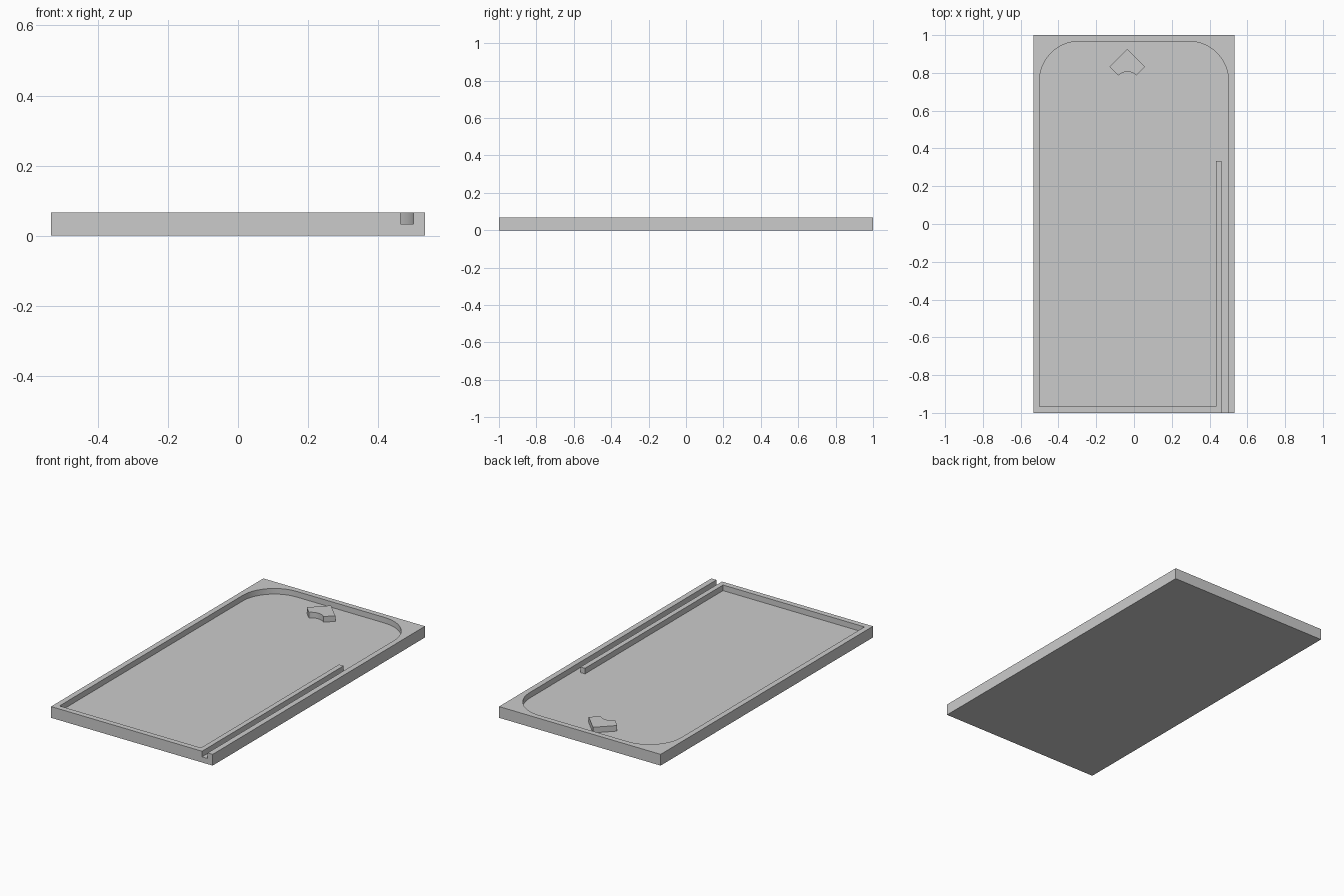
import bpy, math

if "Cube" in bpy.data.objects:
    bpy.data.objects.remove(bpy.data.objects["Cube"])

HX, HY = 0.533, 1.0          # half width and half length of the board
FLOOR, TOP = 0.0335, 0.067   # recess floor and rim height


def arc(cx, cy, r, a0, a1, n=16):
    return [(cx + r * math.cos(math.radians(a0 + (a1 - a0) * i / n)),
             cy + r * math.sin(math.radians(a0 + (a1 - a0) * i / n)))
            for i in range(n + 1)]


def prism(name, outline, z0, z1):
    """Extrude a counter-clockwise outline between two heights."""
    n = len(outline)
    verts = [(x, y, z) for z in (z0, z1) for x, y in outline]
    faces = [tuple(reversed(range(n))), tuple(range(n, 2 * n))]
    faces += [(i, (i + 1) % n, n + (i + 1) % n, n + i) for i in range(n)]
    mesh = bpy.data.meshes.new(name)
    mesh.from_pydata(verts, [], faces)
    obj = bpy.data.objects.new(name, mesh)
    bpy.context.collection.objects.link(obj)
    return obj


def smooth(obj):
    bpy.ops.object.select_all(action='DESELECT')
    obj.select_set(True)
    bpy.context.view_layer.objects.active = obj
    bpy.ops.object.shade_smooth_by_angle(angle=math.radians(30))


# Solid board
board = prism("board", [(-HX, -HY), (HX, -HY), (HX, HY), (-HX, HY)], 0, TOP)

# Recess: round back corners, wraps the lane divider, lane open at the front
R, IX, IY = 0.21, 0.5, 0.967
recess = ([(0.463, -1.1), (IX, -1.1)]
          + arc(IX - R, IY - R, R, 0, 90)
          + arc(-IX + R, IY - R, R, 90, 180)
          + [(-IX, -IY), (0.433, -IY), (0.433, 0.333), (0.463, 0.333)])
cutter = prism("recess_cutter", recess, FLOOR, TOP + 0.1)
cutter.hide_render = True

cut = board.modifiers.new("recess", 'BOOLEAN')
cut.operation = 'DIFFERENCE'
cut.solver = 'EXACT'
cut.object = cutter
bpy.context.view_layer.objects.active = board
bpy.ops.object.modifier_apply(modifier=cut.name)
bpy.data.objects.remove(cutter)
smooth(board)

# Diamond deflector with its front corner scooped out by a circle
cx, cy, h, r = -0.035, 0.832, 0.094, 0.068
diamond = [(cx + h, cy), (cx, cy + h), (cx - h, cy)] + arc(cx, cy - h, r, 135, 45, 12)
smooth(prism("deflector", diamond, FLOOR, TOP))
